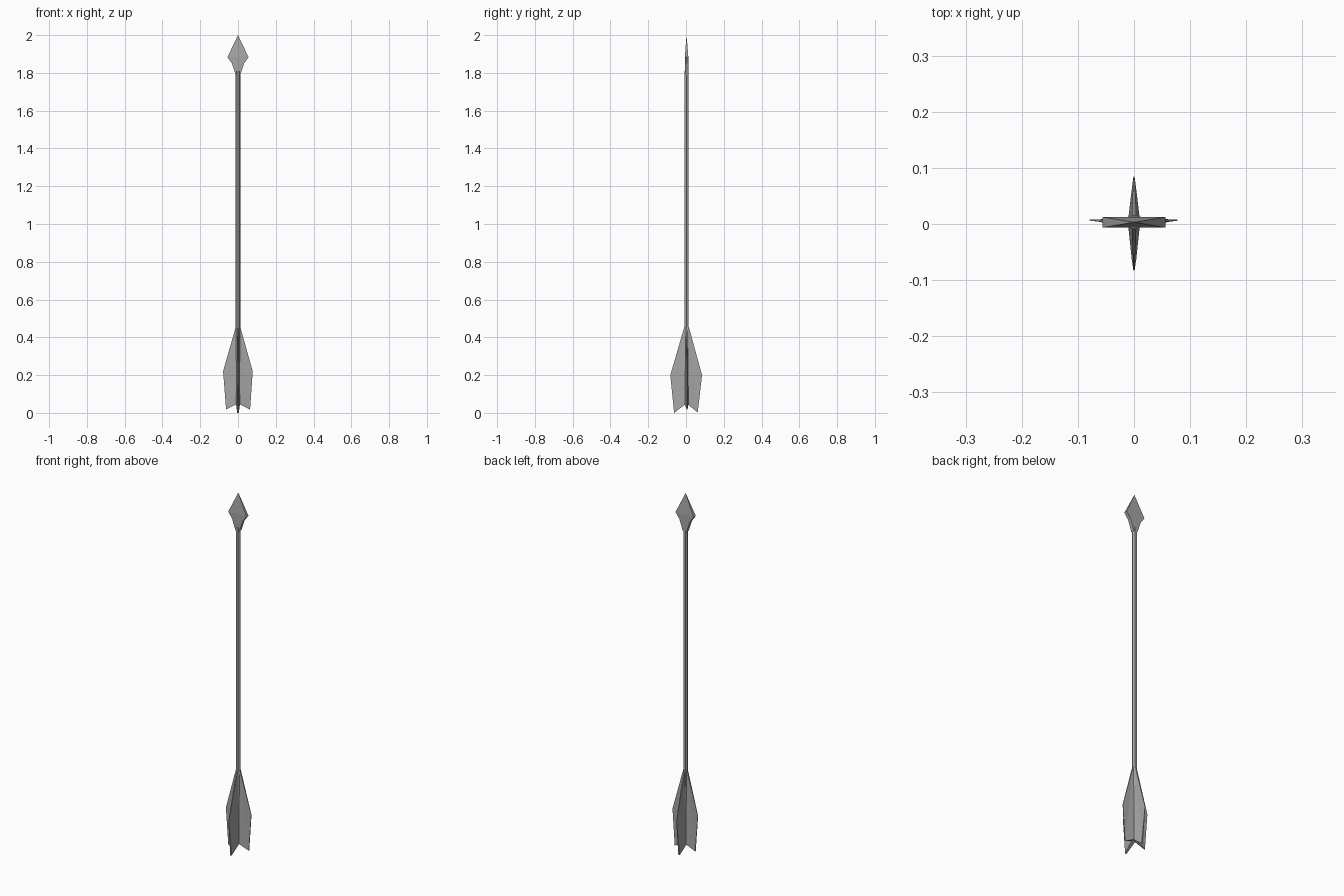
import bpy, bmesh
from math import pi
from mathutils import Matrix

if "Cube" in bpy.data.objects:
    bpy.data.objects.remove(bpy.data.objects["Cube"])

CY = 0.003  # depth of the arrow's axis

# Dark grey for every part
grey = bpy.data.materials.new("dark_grey")
grey.diffuse_color = (0.38, 0.38, 0.38, 1)
grey.use_nodes = True
grey.node_tree.nodes["Principled BSDF"].inputs["Base Color"].default_value = grey.diffuse_color


def finish(name, bm):
    bmesh.ops.recalc_face_normals(bm, faces=bm.faces[:])
    mesh = bpy.data.meshes.new(name)
    bm.to_mesh(mesh)
    bm.free()
    mesh.materials.append(grey)
    obj = bpy.data.objects.new(name, mesh)
    bpy.context.collection.objects.link(obj)
    return obj


# Six-sided shaft, corners to left and right
bm = bmesh.new()
bmesh.ops.create_cone(bm, cap_ends=True, segments=6, radius1=0.013, radius2=0.0125, depth=1.76,
                      matrix=Matrix.Translation((0, CY, 0.93)) @ Matrix.Rotation(pi / 6, 4, 'Z'))
finish("shaft", bm)

# Flat arrowhead: rectangular sections rising to a point
bm = bmesh.new()
rings = []
for z, hx, hy in [(1.79, 0.012, 0.0095), (1.85, 0.032, 0.0095), (1.883, 0.056, 0.0095)]:
    rings.append([bm.verts.new((sx * hx, CY + sy * hy, z))
                  for sx, sy in [(-1, -1), (1, -1), (1, 1), (-1, 1)]])
tip = bm.verts.new((0, CY, 2.0))
bm.faces.new(rings[0])
for i in range(4):
    j = (i + 1) % 4
    for a, b in zip(rings, rings[1:]):
        bm.faces.new((a[i], a[j], b[j], b[i]))
    bm.faces.new((rings[-1][i], rings[-1][j], tip))
finish("arrowhead", bm)


# Feather vane: thick at the root, thin at the outer edge
def vane(name, angle, reach, wide_z, low_reach, low_z, edge):
    bm = bmesh.new()
    outline = [(0.0, 0.05, 0.011), (low_reach, low_z, edge),
               (reach, wide_z, 0.001), (0.012, 0.455, 0.004), (0.0, 0.455, 0.010)]
    sides = [[bm.verts.new((r, s * t, z)) for r, z, t in outline] for s in (-1, 1)]
    for side in sides:
        bm.faces.new(side)
    for i in range(5):
        j = (i + 1) % 5
        bm.faces.new((sides[0][i], sides[0][j], sides[1][j], sides[1][i]))
    bmesh.ops.triangulate(bm, faces=[f for f in bm.faces if len(f.verts) > 4])
    bm.transform(Matrix.Translation((0, CY, 0)) @ Matrix.Rotation(angle, 4, 'Z'))
    finish(name, bm)


vane("right_vane", 0.05, 0.078, 0.22, 0.064, 0.018, 0.002)
vane("back_vane", pi / 2, 0.082, 0.20, 0.059, 0.002, 0.004)
vane("left_vane", pi - 0.05, 0.079, 0.22, 0.063, 0.018, 0.002)
vane("front_vane", -pi / 2, 0.086, 0.20, 0.066, 0.0, 0.004)
